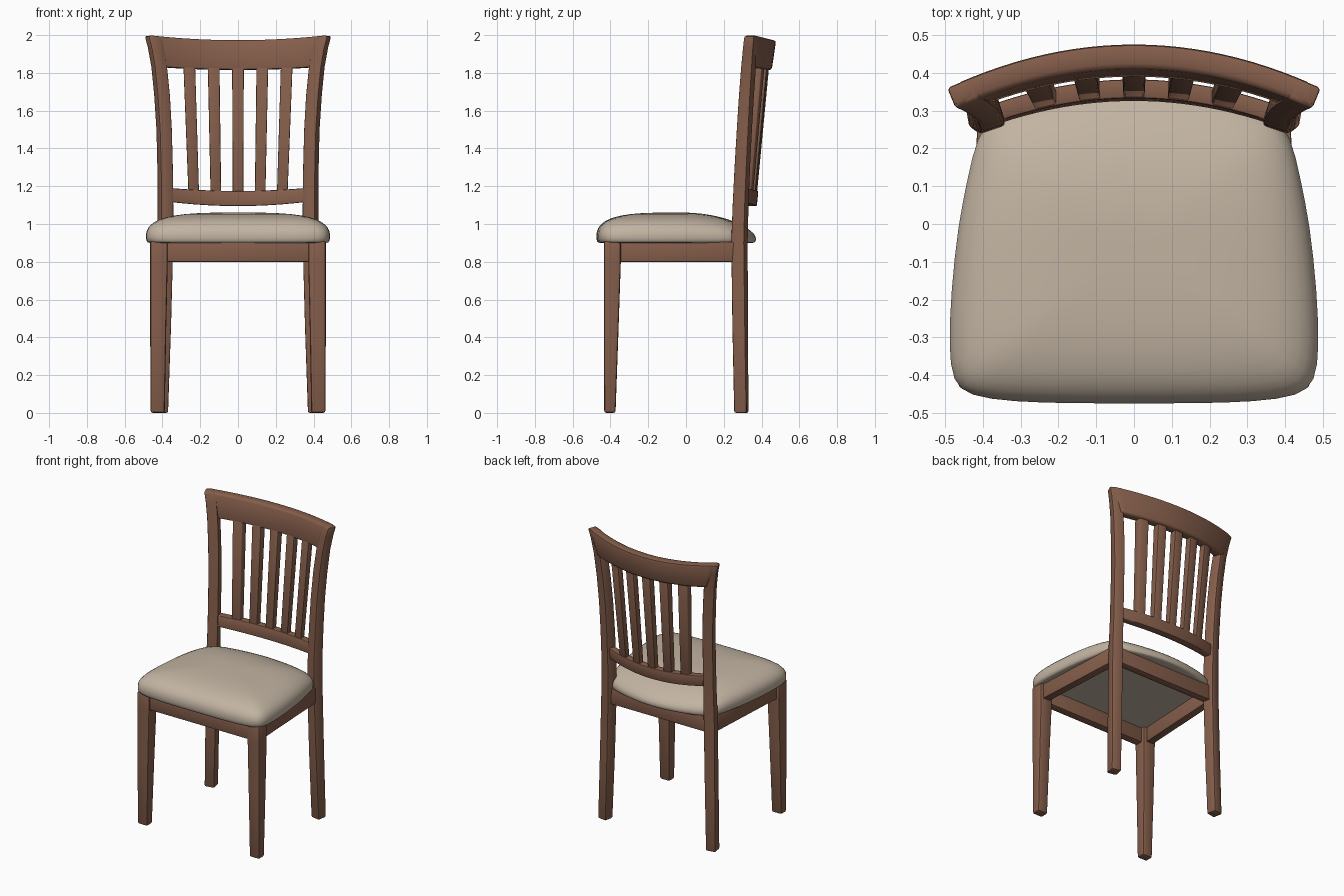
import bpy, bmesh, math

if "Cube" in bpy.data.objects:
    bpy.data.objects.remove(bpy.data.objects["Cube"])


def material(name, rgb):
    m = bpy.data.materials.new(name)
    m.diffuse_color = (*rgb, 1)
    m.use_nodes = True
    m.node_tree.nodes["Principled BSDF"].inputs["Base Color"].default_value = m.diffuse_color
    return m


WOOD = material("brown wood", (0.235, 0.112, 0.070))
FABRIC = material("beige fabric", (0.54, 0.455, 0.36))


def loft(name, rings, mat, bevel=0.0, subsurf=0, angle=40):
    """Skin a list of equal-length point rings and cap both ends."""
    bm = bmesh.new()
    vs = [[bm.verts.new(p) for p in r] for r in rings]
    n = len(rings[0])
    for a, b in zip(vs, vs[1:]):
        for i in range(n):
            j = (i + 1) % n
            bm.faces.new((a[i], a[j], b[j], b[i]))
    bm.faces.new(vs[0][::-1])
    bm.faces.new(vs[-1])
    bmesh.ops.recalc_face_normals(bm, faces=bm.faces)
    me = bpy.data.meshes.new(name)
    bm.to_mesh(me)
    bm.free()
    me.materials.append(mat)
    ob = bpy.data.objects.new(name, me)
    bpy.context.collection.objects.link(ob)
    bpy.ops.object.select_all(action='DESELECT')
    ob.select_set(True)
    bpy.context.view_layer.objects.active = ob
    if bevel:
        md = ob.modifiers.new("bevel", 'BEVEL')
        md.width, md.segments, md.limit_method = bevel, 2, 'ANGLE'
        md.angle_limit = math.radians(40)
        bpy.ops.object.modifier_apply(modifier="bevel")
    if subsurf:
        md = ob.modifiers.new("subsurf", 'SUBSURF')
        md.levels = md.render_levels = subsurf
        bpy.ops.object.modifier_apply(modifier="subsurf")
    bpy.ops.object.shade_smooth_by_angle(angle=math.radians(angle))
    return ob


def rect(x0, x1, y0, y1, z):
    return [(x0, y0, z), (x1, y0, z), (x1, y1, z), (x0, y1, z)]


def bow(x):
    """Backward curve of the chair back, seen from above."""
    return -0.47 * x * x


# Seat cushion: a rounded trapezoid outline stacked in scaled rings
half = [(0, -.477), (.17, -.477), (.32, -.473), (.44, -.458), (.483, -.42), (.493, -.33),
        (.487, -.18), (.468, 0), (.443, .12), (.418, .235), (.375, .29), (.30, .325),
        (.15, .362), (0, .377)]
outline = half + [(-x, y) for x, y in half[-2:0:-1]]
levels = [(.25, .9), (.04, .9), (.018, .9), (.004, .905), (0, .945), (.011, .982), (.045, 1.014),
          (.10, 1.038), (.19, 1.054), (.30, 1.06), (.40, 1.061)]
rings = []
for inset, z in levels:
    k = 1 - inset / .45
    ring = []
    for x, y in outline:
        px, py = x * k, -.05 + (y + .05) * k
        drop = .5 * max(0, py) ** 2 * (z - .9) / .16
        ring.append((px, py, z - drop))
    rings.append(ring)
loft("seat_cushion", rings, FABRIC, subsurf=1, angle=60)

# Legs and side aprons, mirrored left and right
post = [  # z, centre x, centre y, half width, half depth, turn in degrees
    (0, .408, .293, .034, .034, 10), (.45, .396, .287, .036, .036, 14),
    (.9, .386, .283, .037, .037, 17), (1.1, .384, .289, .035, .036, 18),
    (1.3, .386, .298, .035, .035, 18), (1.5, .391, .309, .035, .034, 18),
    (1.68, .402, .320, .036, .033, 19), (1.83, .417, .331, .036, .032, 20),
    (1.93, .435, .340, .036, .031, 22), (1.995, .452, .347, .036, .030, 23)]
for s, side in ((-1, "left"), (1, "right")):
    def flip(ring):
        return [(s * x, y, z) for x, y, z in ring]

    loft("front_leg_" + side, [flip(r) for r in (
        rect(.388, .463, -.433, -.373, 0), rect(.38, .465, -.435, -.357, .45),
        rect(.372, .465, -.435, -.345, .8), rect(.372, .465, -.435, -.345, .91))], WOOD, .012)

    rings = []
    for z, cx, cy, w, d, turn in post:
        c, sn = math.cos(math.radians(turn)), math.sin(math.radians(turn))
        rings.append(flip([(cx + a * w * c + b * d * sn, cy - a * w * sn + b * d * c, z)
                           for a, b in ((-1, -1), (1, -1), (1, 1), (-1, 1))]))
    loft("back_post_" + side, rings, WOOD, .010)

    loft("side_apron_" + side, [flip(r) for r in (
        [(.395, -.37, z) for z in (.80,)] + [(.447, -.37, .80), (.447, -.37, .906), (.395, -.37, .906)],
        [(.362, .27, .80), (.414, .27, .80), (.414, .27, .906), (.362, .27, .906)])], WOOD, .005)

# Front and back aprons
for name, x, y0, y1 in (("front_apron", .39, -.425, -.372), ("back_apron", .37, .255, .305)):
    loft(name, [rect(-x, x, y0, y1, .80), rect(-x, x, y0, y1, .906)], WOOD, .005)


def back_rail(name, xb, xt, zb, zt, front_b, front_t, depth, sag_b, sag_t, bevel):
    """Curved rail; sag is how far the middle dips below the ends."""
    rings = []
    for i in range(25):
        t = i / 12 - 1
        b, u = xb * t, xt * t
        z0, z1 = zb + sag_b * t * t, zt + sag_t * t * t
        rings.append([(b, front_b + bow(b), z0), (b, front_b + depth + bow(b), z0),
                      (u, front_t + depth + bow(u), z1), (u, front_t + bow(u), z1)])
    loft(name, rings, WOOD, bevel)


# Curved rails of the back
back_rail("top_rail", .415, .477, 1.815, 1.973, .388, .411, .066, .015, .027, .014)
back_rail("lower_rail", .385, .385, 1.095, 1.175, .325, .333, .05, .025, .018, .006)

# Five fanned slats
for i in range(-2, 3):
    ring = []
    for cx, w, f, d, z in ((.117 * i, .028, .335, .04, 1.15), (.129 * i, .031, .393, .048, 1.84)):
        a, b = cx - w, cx + w
        ring.append([(a, f + bow(a), z), (b, f + bow(b), z),
                     (b, f + d + bow(b), z), (a, f + d + bow(a), z)])
    loft("slat_%d" % (i + 3), ring, WOOD, .005)
